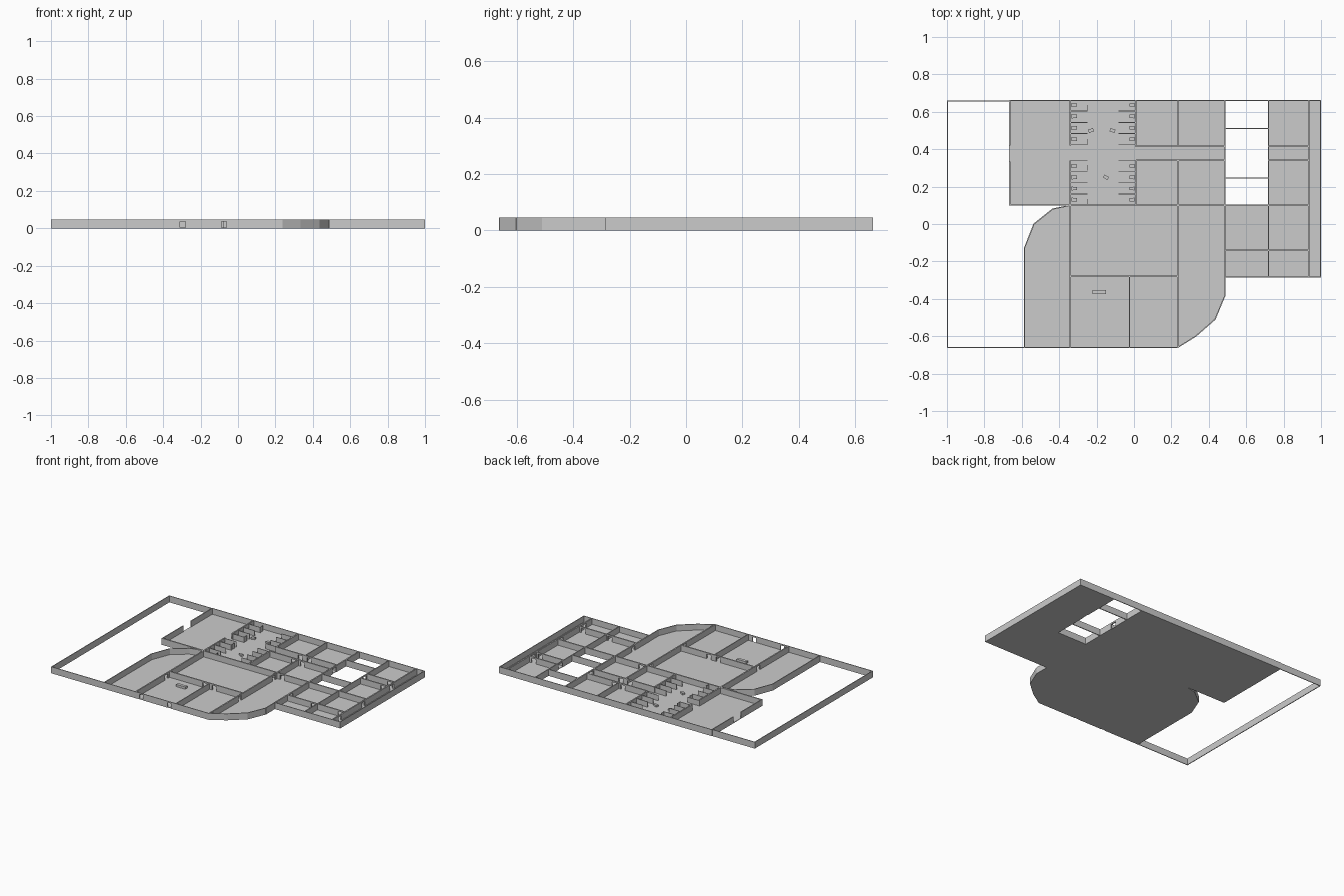
import bpy, bmesh
from math import atan2, radians
from mathutils import Matrix, Vector

if "Cube" in bpy.data.objects:
    bpy.data.objects.remove(bpy.data.objects["Cube"])

H, DOOR, FLOOR, T = 0.046, 0.036, 0.004, 0.009


def box(bm, x0, x1, y0, y1, z0, z1):
    m = Matrix.Translation(((x0 + x1) / 2, (y0 + y1) / 2, (z0 + z1) / 2))
    m = m @ Matrix.Diagonal((x1 - x0, y1 - y0, z1 - z0, 1))
    bmesh.ops.create_cube(bm, size=1, matrix=m)


def finish(name, bm):
    bmesh.ops.recalc_face_normals(bm, faces=bm.faces)
    mesh = bpy.data.meshes.new(name)
    bm.to_mesh(mesh)
    bm.free()
    ob = bpy.data.objects.new(name, mesh)
    bpy.context.collection.objects.link(ob)
    return ob


def wall(bm, axis, c, a, b, doors=(), t=T):
    """Straight wall at c along an axis from a to b; doors are (centre, width)."""
    def piece(p, q, z0):
        if axis == 'X':
            box(bm, p, q, c - t / 2, c + t / 2, z0, H)
        else:
            box(bm, c - t / 2, c + t / 2, p, q, z0, H)
    start = a
    for d, w in sorted(doors):
        piece(start, d - w / 2, 0)
        piece(d - w / 2, d + w / 2, DOOR)
        start = d + w / 2
    piece(start, b, 0)


def walls(name, specs):
    bm = bmesh.new()
    for s in specs:
        wall(bm, *s)
    return finish(name, bm)


def bent_wall(name, pts, t=0.006):
    bm = bmesh.new()
    for p, q in zip(pts, pts[1:]):
        d = Vector(q) - Vector(p)
        m = Matrix.Translation(((p[0] + q[0]) / 2, (p[1] + q[1]) / 2, H / 2))
        m = m @ Matrix.Rotation(atan2(d.y, d.x), 4, 'Z')
        m = m @ Matrix.Diagonal((d.length + t / 2, t, H, 1))
        bmesh.ops.create_cube(bm, size=1, matrix=m)
    return finish(name, bm)


# Floor slabs; the courtyard and the west yard stay open
for name, r in {"north_floor": (-0.667, 0.485, 0.1, 0.662),
                "link_floor": (0.485, 0.72, -0.283, 0.1),
                "east_floor": (0.72, 0.999, -0.283, 0.662)}.items():
    bm = bmesh.new()
    box(bm, *r, 0, FLOOR)
    finish(name, bm)

west_curve = [(-0.586, -0.659), (-0.586, -0.13), (-0.535, 0.0), (-0.435, 0.08), (-0.34, 0.1)]
east_curve = [(0.485, -0.283), (0.485, -0.385), (0.433, -0.51), (0.33, -0.6), (0.235, -0.659)]
bm = bmesh.new()
face = bm.faces.new([bm.verts.new((x, y, 0)) for x, y in west_curve + [(0.485, 0.1)] + east_curve])
ext = bmesh.ops.extrude_face_region(bm, geom=[face])
bmesh.ops.translate(bm, vec=(0, 0, FLOOR),
                    verts=[v for v in ext['geom'] if isinstance(v, bmesh.types.BMVert)])
finish("south_floor", bm)

# Outer walls
thin = 0.005
walls("outer_walls", [
    ('X', 0.6595, -0.667, 1, (), thin), ('X', 0.6565, -1, -0.667, (), thin),
    ('Y', -0.9975, -0.662, 0.659, (), thin),
    ('X', -0.6595, -1, 0.237, ((-0.295, 0.028), (-0.075, 0.028)), thin),
    ('Y', 0.9975, -0.285, 0.662, (), thin),
    ('X', -0.2825, 0.485, 1, (), thin)])
bent_wall("west_bent_wall", west_curve)
bent_wall("east_bent_wall", east_curve)

# North wing: entrance hall, washrooms and rooms, split by the corridor
walls("north_walls", [
    ('X', 0.103, -0.667, -0.34), ('Y', -0.664, 0.1, 0.335, (), 0.006),
    ('Y', -0.664, 0.42, 0.66, (), 0.006),
    ('Y', -0.34, 0.1, 0.34), ('Y', -0.34, 0.42, 0.66),
    ('Y', 0.01, 0.1, 0.342), ('Y', 0.01, 0.414, 0.66),
    ('X', 0.1, -0.34, 0.935, ((0.28, 0.035),)),
    ('X', 0.415, 0.01, 0.485, ((0.2, 0.035), (0.27, 0.035))),
    ('X', 0.34, 0.01, 0.485, ((0.2, 0.035), (0.27, 0.035))),
    ('Y', 0.235, 0.415, 0.66, (), 0.006), ('Y', 0.235, 0.1, 0.34)])

# South hall partitions
walls("south_walls", [
    ('Y', -0.34, -0.659, 0.1, ((-0.32, 0.035),)),
    ('Y', 0.235, -0.659, 0.1, ((-0.32, 0.035), (0.06, 0.035))),
    ('X', -0.28, -0.34, 0.235, ((-0.06, 0.035), (0.015, 0.035))),
    ('Y', -0.025, -0.659, -0.28, (), 0.006)])

# Courtyard and east wing
walls("east_walls", [
    ('Y', 0.485, -0.283, 0.66, ((0.378, 0.045), (-0.1, 0.035))),
    ('Y', 0.72, -0.283, 0.66, ((0.378, 0.045),), 0.006),
    ('Y', 0.935, -0.283, 0.66, ((0.378, 0.045), (0.06, 0.035), (-0.2, 0.035))),
    ('X', 0.51, 0.485, 0.72, (), 0.006), ('X', 0.245, 0.485, 0.72, (), 0.006),
    ('X', 0.415, 0.72, 0.935, ((0.9, 0.035),)), ('X', 0.34, 0.72, 0.935, ((0.9, 0.035),)),
    ('X', -0.14, 0.485, 0.935, ((0.69, 0.035), (0.9, 0.035)))])

# Stall partitions, seats and tanks down both sides of the washrooms
dividers = bmesh.new()
seats = bmesh.new()
tanks = bmesh.new()
for s in (-1, 1):
    def sided(bm, x0, x1, *rest):
        # x measured inward from the side wall
        a, b = sorted((-0.165 + s * (0.173 - x0), -0.165 + s * (0.173 - x1)))
        box(bm, a, b, *rest)
    for y in (0.604, 0.543, 0.484, 0.424, 0.338, 0.28, 0.22, 0.16):
        sided(dividers, 0, 0.09, y - 0.002, y + 0.002, 0, H - 0.004)
    for y in (0.636, 0.576, 0.514, 0.454, 0.31, 0.25, 0.19, 0.13):
        sided(tanks, 0.004, 0.012, y - 0.011, y + 0.011, FLOOR, 0.022)
        sided(seats, 0.012, 0.032, y - 0.009, y + 0.009, FLOOR, 0.014)
# Fronts of the end stalls on the west side
for y in (0.632, 0.45, 0.312, 0.13):
    box(dividers, -0.252, -0.249, y - 0.026, y + 0.004, 0, H - 0.004)
finish("stall_dividers", dividers)
finish("toilet_seats", seats)
finish("toilet_tanks", tanks)

# Loose stools and the reception desk
for i, (x, y, a) in enumerate([(-0.23, 0.5, 20), (-0.115, 0.5, -20), (-0.15, 0.25, -30)]):
    bm = bmesh.new()
    box(bm, -0.014, 0.014, -0.009, 0.009, FLOOR, 0.016)
    ob = finish(f"stool_{i + 1}", bm)
    ob.location = (x, y, 0)
    ob.rotation_euler.z = radians(a)
bm = bmesh.new()
box(bm, -0.222, -0.15, -0.375, -0.353, FLOOR, 0.02)
finish("reception_desk", bm)
